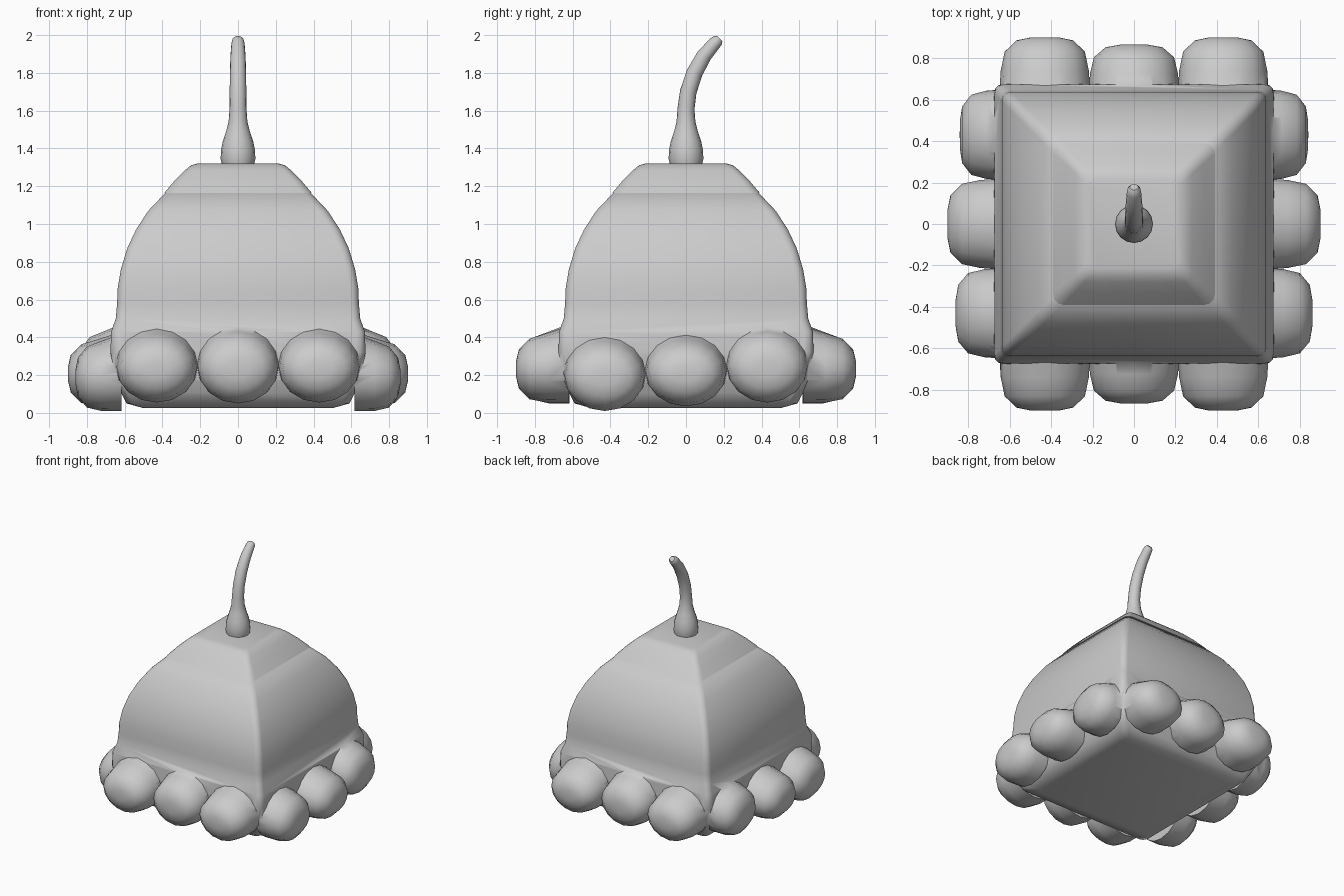
import bpy, bmesh
from math import sin, cos, pi
from mathutils import Vector, Matrix

if "Cube" in bpy.data.objects:
    bpy.data.objects.remove(bpy.data.objects["Cube"])


def loft(name, rings, cap_start=True, cap_end=True):
    """Skin a list of equally long point rings into a mesh object."""
    bm = bmesh.new()
    vs = [[bm.verts.new(p) for p in ring] for ring in rings]
    n = len(vs[0])
    for a, b in zip(vs, vs[1:]):
        for i in range(n):
            j = (i + 1) % n
            bm.faces.new((a[i], a[j], b[j], b[i]))
    if cap_start:
        bm.faces.new(vs[0][::-1])
    if cap_end:
        bm.faces.new(vs[-1])
    bmesh.ops.recalc_face_normals(bm, faces=bm.faces)
    me = bpy.data.meshes.new(name)
    bm.to_mesh(me)
    bm.free()
    ob = bpy.data.objects.new(name, me)
    bpy.context.collection.objects.link(ob)
    return ob


def square_ring(half, z, r):
    """Square with rounded corners."""
    pts = []
    for k in range(4):
        c = Matrix.Rotation(k * pi / 2, 3, 'Z') @ Vector((half - r, half - r, 0))
        for s in range(4):
            a = k * pi / 2 + s * pi / 6
            pts.append((c.x + r * cos(a), c.y + r * sin(a), z))
    return pts


def smooth(ob, angle):
    bpy.ops.object.select_all(action='DESELECT')
    ob.select_set(True)
    bpy.context.view_layer.objects.active = ob
    bpy.ops.object.shade_smooth_by_angle(angle=angle)


# Domed square body
body_profile = [(0.50, 0.025), (0.59, 0.05), (0.65, 0.17), (0.675, 0.32), (0.672, 0.43),
                (0.647, 0.50), (0.64, 0.58), (0.637, 0.66), (0.62, 0.76), (0.587, 0.87),
                (0.54, 0.97), (0.475, 1.07), (0.38, 1.17)]
body = loft("body", [square_ring(h, z, 0.045) for h, z in body_profile])

# Ruffle lobes: lateral offset, reach, bottom z, top z for each side
front = [(-0.43, 0.90, 0.055, 0.41), (0, 0.865, 0.05, 0.42), (0.43, 0.90, 0.055, 0.41)]
right = [(-0.43, 0.86, 0.01, 0.37), (0, 0.90, 0.035, 0.38), (0.43, 0.84, 0.055, 0.42)]
left = [(-x, d, lo, hi) for x, d, lo, hi in right]
sections = [(0.62, 1.06, 1.14), (0.74, 1.02, 1.03), (0.83, 0.93, 0.90),
            (0.885, 0.66, 0.58), (0.899, 0.33, 0.25), (0.90, 0.03, 0.03)]
lobes = []
for k, side in enumerate((front, right, front, left)):
    rot = Matrix.Rotation(k * pi / 2, 3, 'Z')
    for x, reach, lo, hi in side:
        half = (hi - lo) / 2
        rings = []
        for d, fw, fh in sections:
            d = 0.60 + (d - 0.60) * (reach - 0.60) / 0.30
            lift = max(0, fh - 1) * half
            rings.append([rot @ Vector((x + 0.208 * fw * cos(a), -d,
                                        (lo + hi) / 2 + lift + half * fh * sin(a)))
                          for a in (2 * pi * i / 16 for i in range(16))])
        lobes.append(loft("lobe", rings))

# Fuse the lobes into the body
for lobe in lobes:
    mod = body.modifiers.new("fuse", 'BOOLEAN')
    mod.operation = 'UNION'
    mod.solver = 'EXACT'
    mod.object = lobe
bpy.context.view_layer.objects.active = body
body.select_set(True)
for mod in list(body.modifiers):
    bpy.ops.object.modifier_apply(modifier=mod.name)
for lobe in lobes:
    bpy.data.objects.remove(lobe)
smooth(body, 0.9)

# Bevelled cap plate
cap_profile = [(0.39, 1.165, 0.05), (0.335, 1.23, 0.045), (0.28, 1.285, 0.04),
               (0.25, 1.31, 0.04), (0.215, 1.32, 0.04)]
cap = loft("cap", [square_ring(*p) for p in cap_profile], cap_start=False)
smooth(cap, 0.9)

# Curved stem: y, z, radius, tilt
stem_path = [(0, 1.315, 0.085, 0), (0, 1.345, 0.092, 0), (0, 1.39, 0.09, 0), (0, 1.44, 0.08, 0),
             (0, 1.49, 0.063, 0), (0, 1.54, 0.05, 0), (0, 1.61, 0.045, 0.08),
             (0.012, 1.70, 0.044, 0.22), (0.045, 1.80, 0.043, 0.38), (0.095, 1.89, 0.04, 0.55),
             (0.15, 1.955, 0.035, 0.75), (0.168, 1.972, 0.031, 0.8), (0.178, 1.982, 0.02, 0.8)]
stem_rings = []
for y, z, r, tilt in stem_path:
    m = Matrix.Rotation(-tilt, 3, 'X')
    stem_rings.append([Vector((0, y, z)) + m @ Vector((r * cos(a), r * sin(a), 0))
                       for a in (2 * pi * i / 16 for i in range(16))])
stem = loft("stem", stem_rings)
smooth(stem, 0.9)
